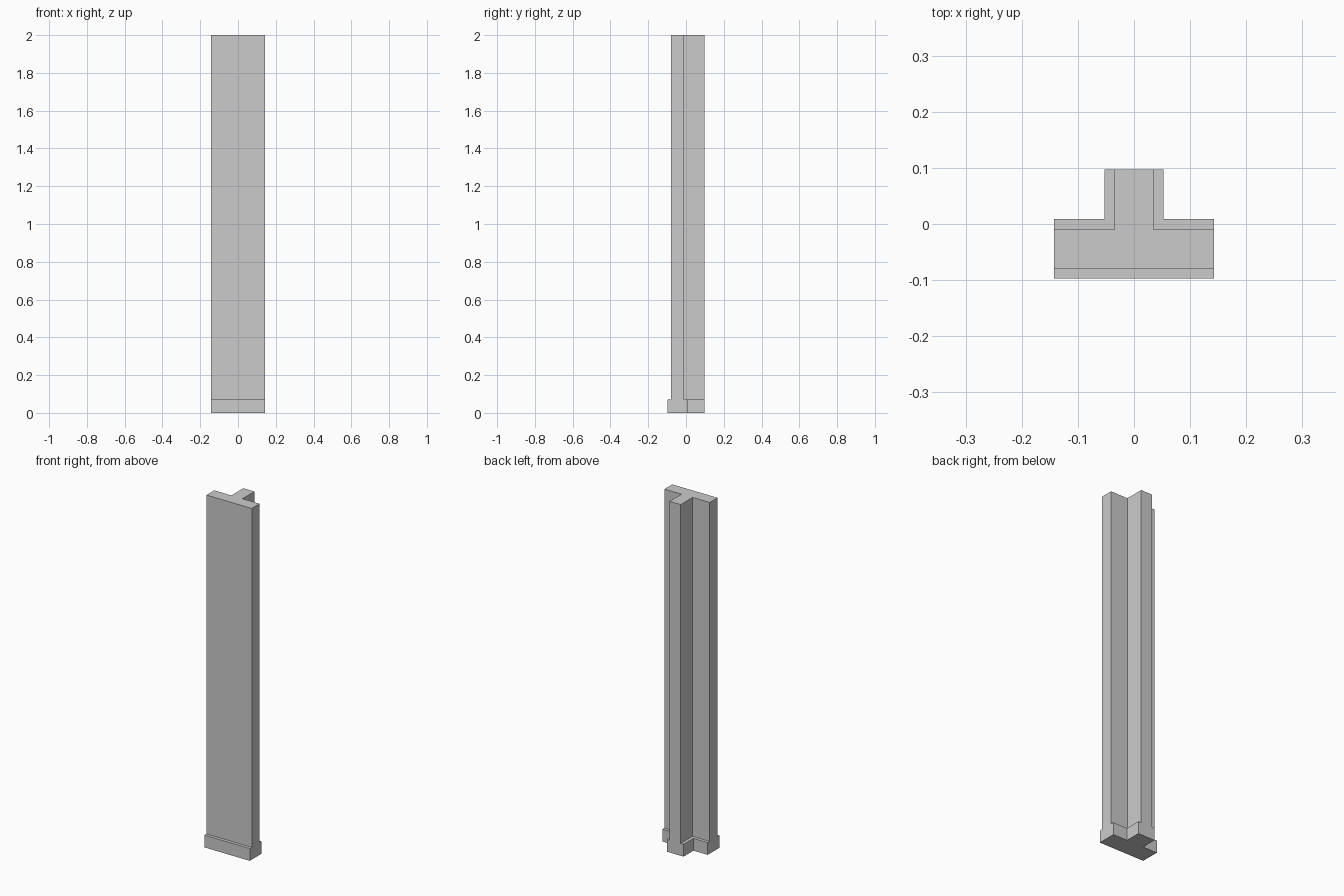
import bpy, bmesh, math

if "Cube" in bpy.data.objects:
    bpy.data.objects.remove(bpy.data.objects["Cube"])

X, B = 0.1425, 0.0975            # half width, half depth
F0, F1 = -0.0795, -0.0095        # front and back of the wall slab
S, T = 0.035, 0.018              # half thickness of the stem, skirting thickness
SKIRT_H, H = 0.07, 2.0

# Floor plan: T-shaped wall core, front skirting strip, two L-shaped back skirtings
core = [(-X, F0), (X, F0), (X, F1), (S, F1), (S, B), (-S, B), (-S, F1), (-X, F1)]
front = [(-X, -B), (X, -B), (X, F0), (-X, F0)]
right = [(S, F1), (X, F1), (X, F1 + T), (S + T, F1 + T), (S + T, B), (S, B)]
left = [(-x, y) for x, y in reversed(right)]

bm = bmesh.new()
verts = {}


def plan_face(points):
    for p in points:
        if p not in verts:
            verts[p] = bm.verts.new((*p, 0))
    return bm.faces.new([verts[p] for p in points])


def extrude_up(faces, height, keep):
    geom = bmesh.ops.extrude_face_region(bm, geom=faces, use_keep_orig=keep)["geom"]
    bmesh.ops.translate(bm, vec=(0, 0, height),
                        verts=[g for g in geom if isinstance(g, bmesh.types.BMVert)])
    return [g for g in geom if isinstance(g, bmesh.types.BMFace)]


# Base layer with the skirting
base = [plan_face(p) for p in (core, front, right, left)]
tops = extrude_up(base, SKIRT_H, True)

# Wall core rising above the skirting
core_top = next(f for f in tops if len(f.verts) == 8)
extrude_up([core_top], H - SKIRT_H, False)
if core_top.is_valid and max(v.co.z for v in core_top.verts) < H - 0.1:
    bmesh.ops.delete(bm, geom=[core_top], context='FACES_ONLY')

# Merge flush faces into clean flat sides
bmesh.ops.recalc_face_normals(bm, faces=bm.faces[:])
bmesh.ops.dissolve_limit(bm, angle_limit=math.radians(1),
                         verts=bm.verts[:], edges=bm.edges[:])
bmesh.ops.recalc_face_normals(bm, faces=bm.faces[:])

mesh = bpy.data.meshes.new("wall_t_junction")
bm.to_mesh(mesh)
bm.free()
bpy.context.collection.objects.link(bpy.data.objects.new("wall_t_junction", mesh))
